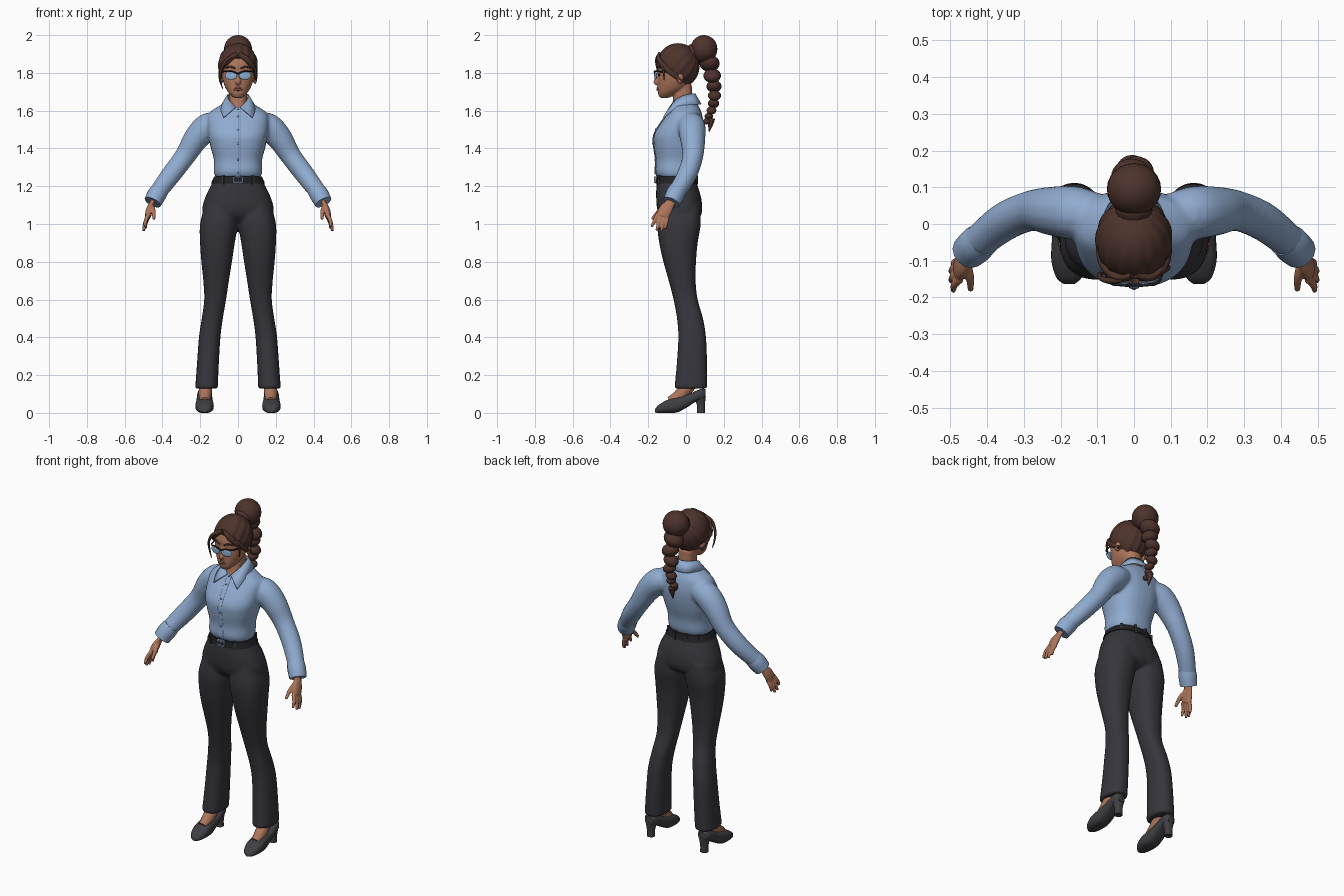
import bpy, bmesh, math
from mathutils import Vector, Matrix

cube = bpy.data.objects.get("Cube")
if cube:
    bpy.data.objects.remove(cube, do_unlink=True)


def material(name, *rgb):
    m = bpy.data.materials.new(name)
    m.use_nodes = True
    m.diffuse_color = (*rgb, 1)
    m.node_tree.nodes["Principled BSDF"].inputs["Base Color"].default_value = (*rgb, 1)
    return m


SHIRT = material("shirt blue", .28, .41, .63)
TROUSERS = material("charcoal cloth", .036, .036, .045)
HAIR = material("brown hair", .075, .033, .024)
SKIN = material("warm skin", .42, .18, .105)
SHOE = material("shoe grey", .05, .05, .057)
BLACK = material("black", .015, .015, .018)
LENS = material("lens blue", .27, .45, .68)
METAL = material("buckle steel", .2, .3, .45)
LIPS = material("lips", .33, .11, .075)


def dense(rows, k=5):
    """Smooth spline through rows of numbers."""
    out = []
    for i in range(len(rows) - 1):
        quad = [rows[min(max(i + o, 0), len(rows) - 1)] for o in (-1, 0, 1, 2)]
        for j in range(k):
            t = j / k
            out.append([.5 * (2 * b + (c - a) * t + (2 * a - 5 * b + 4 * c - d) * t * t
                              + (3 * b - a - 3 * c + d) * t ** 3) for a, b, c, d in zip(*quad)])
    return out + [list(rows[-1])]


def oval(n=28, p=1.0):
    """Unit superellipse as pairs of numbers."""
    for i in range(n):
        a = math.tau * i / n
        c, s = math.cos(a), math.sin(a)
        yield math.copysign(abs(c) ** p, c), math.copysign(abs(s) ** p, s)


def skin(bm, loops):
    rings = [[bm.verts.new(co) for co in loop] for loop in loops]
    n = len(rings[0])
    for a, b in zip(rings, rings[1:]):
        for i in range(n):
            bm.faces.new((a[i], a[(i + 1) % n], b[(i + 1) % n], b[i]))
    bm.faces.new(rings[0][::-1])
    bm.faces.new(rings[-1])


def body(bm, rows, p=.85, side=1):
    """Rows: height, centre x, half width, front y, back y."""
    skin(bm, [[(side * x + w * c, (f + b) / 2 + (b - f) / 2 * s, z) for c, s in oval(p=p)]
              for z, x, w, f, b in dense(rows)])


def tube(bm, rows, flat=1, side=1, wide=(0, 1, 0), n=14):
    """Rows: x, y, z, radius; flat squashes the section."""
    rows = [(side * r[0], *r[1:]) for r in dense(rows)]
    pts = [Vector(r[:3]) for r in rows]
    loops = []
    for i, r in enumerate(rows):
        t = (pts[min(i + 1, len(pts) - 1)] - pts[max(i - 1, 0)]).normalized()
        v = t.cross(Vector(wide)).normalized()
        u = v.cross(t)
        loops.append([pts[i] + u * r[3] * c + v * r[3] * flat * s for c, s in oval(n)])
    skin(bm, loops)


def ball(bm, at, size, turn=0, axis='Z'):
    m = Matrix.Translation(at) @ Matrix.Rotation(turn, 4, axis) @ Matrix.Diagonal((*size, 1))
    return bmesh.ops.create_uvsphere(bm, u_segments=24, v_segments=16, radius=1, matrix=m)["verts"]


def box(bm, at, size, turn=0):
    m = Matrix.Translation(at) @ Matrix.Rotation(turn, 4, 'Z') @ Matrix.Diagonal((*size, 1))
    bmesh.ops.create_cube(bm, size=1, matrix=m)


def finish(name, bm, mat, voxel=0, relax=0):
    bmesh.ops.recalc_face_normals(bm, faces=bm.faces)
    me = bpy.data.meshes.new(name)
    bm.to_mesh(me)
    bm.free()
    me.materials.append(mat)
    for f in me.polygons:
        f.use_smooth = True
    me.set_sharp_from_angle(angle=math.radians(50))
    ob = bpy.data.objects.new(name, me)
    bpy.context.collection.objects.link(ob)
    if voxel:
        mod = ob.modifiers.new("blend", 'REMESH')
        mod.mode, mod.voxel_size, mod.use_smooth_shade = 'VOXEL', voxel, True
        mod = ob.modifiers.new("relax", 'SMOOTH')
        mod.factor, mod.iterations = .5, relax
    return ob


new = bmesh.new
SIDES = ((1, "left"), (-1, "right"))

# Shirt: torso and sleeves blended together
TORSO = [(1.25, 0, .122, -.15, .046), (1.28, 0, .128, -.162, .056), (1.34, 0, .128, -.16, .062),
         (1.41, 0, .146, -.17, .08), (1.47, 0, .158, -.17, .09), (1.53, 0, .163, -.137, .093),
         (1.58, 0, .158, -.1, .085), (1.61, 0, .125, -.082, .074), (1.645, 0, .062, -.064, .055)]
bm = new()
body(bm, TORSO)
for s, _ in SIDES:
    tube(bm, [(.1, .025, 1.53, .06), (.16, .03, 1.515, .073), (.22, .035, 1.455, .068),
              (.28, .036, 1.36, .056), (.355, .005, 1.26, .053), (.43, -.055, 1.16, .046)], side=s)
finish("shirt", bm, SHIRT, .009, 4)
for s, label in SIDES:
    bm = new()
    tube(bm, [(.41, -.042, 1.185, .047), (.43, -.057, 1.155, .051), (.452, -.077, 1.115, .047)], side=s)
    finish(label + "_cuff", bm, SHIRT)

# Collar wraps from the nape to two front points
bm = new()
TOP = [(0, .05, 1.69), (.045, .032, 1.69), (.058, -.015, 1.68), (.046, -.06, 1.655), (.012, -.088, 1.62)]
LOW = [(0, .082, 1.635), (.06, .066, 1.635), (.09, 0, 1.63), (.092, -.07, 1.605), (.077, -.122, 1.565)]
edge = [[bm.verts.new(c) for c in dense(line, 4)] for line in (TOP, LOW)]
for i in range(len(edge[0]) - 1):
    bm.faces.new((edge[0][i], edge[0][i + 1], edge[1][i + 1], edge[1][i]))
collar = finish("collar", bm, SHIRT)
collar.modifiers.new("mirror", 'MIRROR')
collar.modifiers.new("thickness", 'SOLIDIFY').thickness = .007

# Button strip and buttons follow the chest line
front = dense([(r[0], r[3]) for r in TORSO[:-1]], 4)
bm = new()
tube(bm, [(0, y - .001, z, .013) for z, y in front], flat=.25, wide=(1, 0, 0))
finish("button_strip", bm, SHIRT)
bm = new()
for z, y in front[3::5]:
    ball(bm, (0, y - .004, z), (.006, .004, .006))
finish("buttons", bm, METAL)

# Trousers: hips and flared legs
bm = new()
body(bm, [(1.245, 0, .122, -.153, .046), (1.2, 0, .146, -.157, .062), (1.14, 0, .174, -.158, .08),
          (1.08, 0, .19, -.153, .086), (1.04, 0, .175, -.135, .076), (1.01, 0, .11, -.1, .04)])
for s, _ in SIDES:
    body(bm, [(1.1, .09, .085, -.14, .075), (1, .101, .1, -.152, .078), (.9, .109, .092, -.142, .062),
              (.8, .113, .081, -.12, .053), (.7, .116, .068, -.092, .051), (.6, .121, .058, -.066, .062),
              (.5, .136, .056, -.048, .09), (.4, .15, .057, -.041, .106), (.25, .16, .058, -.05, .112),
              (.128, .167, .06, -.062, .112)], side=s)
finish("trousers", bm, TROUSERS, .009, 4)

# Belt, loops and buckle
bm = new()
body(bm, [(1.215, 0, .143, -.161, .062), (1.252, 0, .126, -.158, .052)])
finish("belt", bm, BLACK)
bm = new()
for a in (40, 75, 105, 140, 235, 305):
    c, s = math.cos(math.radians(a)), math.sin(math.radians(a))
    box(bm, (.137 * c, -.052 + .11 * s, 1.233), (.014, .014, .05), math.radians(a))
finish("belt_loops", bm, TROUSERS)
bm = new()
for dz in (-.014, .014):
    box(bm, (0, -.163, 1.235 + dz), (.05, .012, .007))
for dx in (-.022, 0, .022):
    box(bm, (dx, -.163, 1.235), (.007, .012, .03))
finish("buckle", bm, METAL)

# Hands with four fingers and a thumb
TIPS = [(.492, -.182, .985), (.499, -.155, .966), (.499, -.13, .962), (.49, -.11, .975)]
for s, label in SIDES:
    bm = new()
    tube(bm, [(.44, -.068, 1.14, .026), (.456, -.085, 1.11, .027), (.469, -.108, 1.075, .036),
              (.477, -.125, 1.04, .034)], flat=.5, side=s)
    for i, tip in enumerate(TIPS):
        root = Vector((.474, -.15 + .017 * i, 1.05 - .004 * i))
        mid = root.lerp(Vector(tip), .5) + Vector((.006, 0, 0))
        tube(bm, [(*root, .0115), (*mid, .0105), (*tip, .007)], side=s, n=10)
    tube(bm, [(.458, -.105, 1.095, .014), (.447, -.145, 1.065, .012), (.445, -.18, 1.025, .008)], side=s, n=10)
    finish(label + "_hand", bm, SKIN, .004, 2)

# Feet and heeled shoes
for s, label in SIDES:
    bm = new()
    tube(bm, [(.175, -.085, .06, .026), (.174, -.03, .095, .034), (.17, .03, .16, .036)], side=s, wide=(1, 0, 0))
    finish(label + "_foot", bm, SKIN)
    bm = new()
    rows = [(-.164, .014, .002, .02), (-.145, .035, 0, .042), (-.1, .048, 0, .068), (-.05, .047, .002, .083),
            (0, .043, .026, .095), (.05, .04, .058, .115), (.085, .036, .07, .128), (.104, .022, .075, .125)]
    skin(bm, [[(s * .177 + w * c, y, (lo + hi) / 2 + (hi - lo) / 2 * e) for c, e in oval(p=.75)]
              for y, w, lo, hi in dense(rows)])
    body(bm, [(0, .177, .022, .058, .1), (.04, .177, .022, .058, .1), (.09, .177, .034, .04, .105)], side=s)
    finish(label + "_shoe", bm, SHOE)

# Head with neck, nose and ears
bm = new()
body(bm, [(1.668, 0, .022, -.138, -.09), (1.69, 0, .046, -.148, -.05), (1.72, 0, .066, -.151, 0),
          (1.76, 0, .081, -.15, .02), (1.8, 0, .088, -.148, .03), (1.84, 0, .091, -.15, .04),
          (1.89, 0, .084, -.135, .035), (1.93, 0, .05, -.1, 0)], p=.9)
body(bm, [(1.59, 0, .05, -.09, .03), (1.64, 0, .047, -.072, .035), (1.74, 0, .048, -.06, .03)])
tube(bm, [(0, -.142, 1.805, .009), (0, -.153, 1.77, .011), (0, -.157, 1.752, .015), (0, -.147, 1.743, .01)])
for s, _ in SIDES:
    ball(bm, (s * .09, -.03, 1.77), (.01, .02, .03), s * .3)
finish("head", bm, SKIN, .0055, 2)
bm = new()
for dz in (0, .009):
    ball(bm, (0, -.149, 1.711 + dz), (.025 - dz, .007, .006))
finish("lips", bm, LIPS)
bm = new()
for s, _ in SIDES:
    ball(bm, (s * .035, -.142, 1.79), (.014, .005, .007), s * .3)
finish("eyes", bm, BLACK)
bm = new()
for s, _ in SIDES:
    tube(bm, [(.014, -.152, 1.823, .004), (.04, -.147, 1.833, .005), (.066, -.13, 1.825, .003)], side=s, n=8)
finish("eyebrows", bm, HAIR)

# Glasses
bm, lens = new(), new()
for s, _ in SIDES:
    tube(bm, [(0, -.166, 1.795, .004), (.035, -.166, 1.809, .004), (.07, -.152, 1.808, .004),
              (.092, -.06, 1.802, .004)], side=s, wide=(0, 0, 1), n=8)
    ball(lens, (s * .037, -.161, 1.787), (.032, .004, .023), s * .2)
finish("glasses_frame", bm, BLACK)
finish("lenses", lens, LENS)

# Swept-back hair, ridged towards the bun and cut along the hairline
bm = new()
centre = Vector((0, -.042, 1.838))
bmesh.ops.create_uvsphere(bm, u_segments=96, v_segments=40, radius=1)
for v in bm.verts:
    swirl = math.atan2(v.co.x, .7 * v.co.z - .7 * v.co.y)
    k = 1 + .02 * math.sin(15 * swirl) * (1 - abs(v.co.z) ** 6)
    v.co = centre + Vector((.104 * v.co.x, .112 * v.co.y, .119 * v.co.z)) * k
cut = bmesh.ops.bisect_plane(bm, geom=bm.verts[:] + bm.edges[:] + bm.faces[:], plane_co=(0, -.06, 1.795),
                             plane_no=(0, -1, -1), clear_outer=True)["geom_cut"]
bmesh.ops.holes_fill(bm, edges=[e for e in cut if isinstance(e, bmesh.types.BMEdge)], sides=0)
finish("hair_cap", bm, HAIR)
bm = new()
for s, _ in SIDES:
    tube(bm, [(.005, -.14, 1.9, .012), (.045, -.145, 1.873, .016), (.08, -.118, 1.835, .016),
              (.094, -.07, 1.795, .014), (.092, -.015, 1.755, .01)], flat=.7, side=s, wide=(0, 0, 1))
tube(bm, [(-.01, -.145, 1.895, .008), (-.06, -.155, 1.868, .009), (-.09, -.148, 1.815, .007),
          (-.094, -.135, 1.76, .005), (-.08, -.135, 1.715, .002)], wide=(0, 1, .2), n=8)
tube(bm, [(.07, -.135, 1.865, .007), (.093, -.12, 1.81, .006), (.09, -.115, 1.76, .002)], n=8)
finish("loose_strands", bm, HAIR)

# Bun and braided tail
bm = new()
ball(bm, (0, .095, 1.926), (.074, .071, .074))
ball(bm, (0, .04, 1.905), (.05, .045, .05))
finish("bun", bm, HAIR)
bm = new()
z, r = 1.85, .058
for i in range(8):
    sway = 1 if i % 2 else -1
    y = .125 + .026 * math.sin(i * .55)
    ball(bm, (sway * r * .12, y, z), (r, r * .92, r * .72), sway * .35, 'Y')
    z -= r * 1.12
    r *= .865
tube(bm, [(0, .135, z + .04, .02), (0, .13, z + .01, .014), (0, .123, 1.49, .003)])
finish("braid", bm, HAIR)
